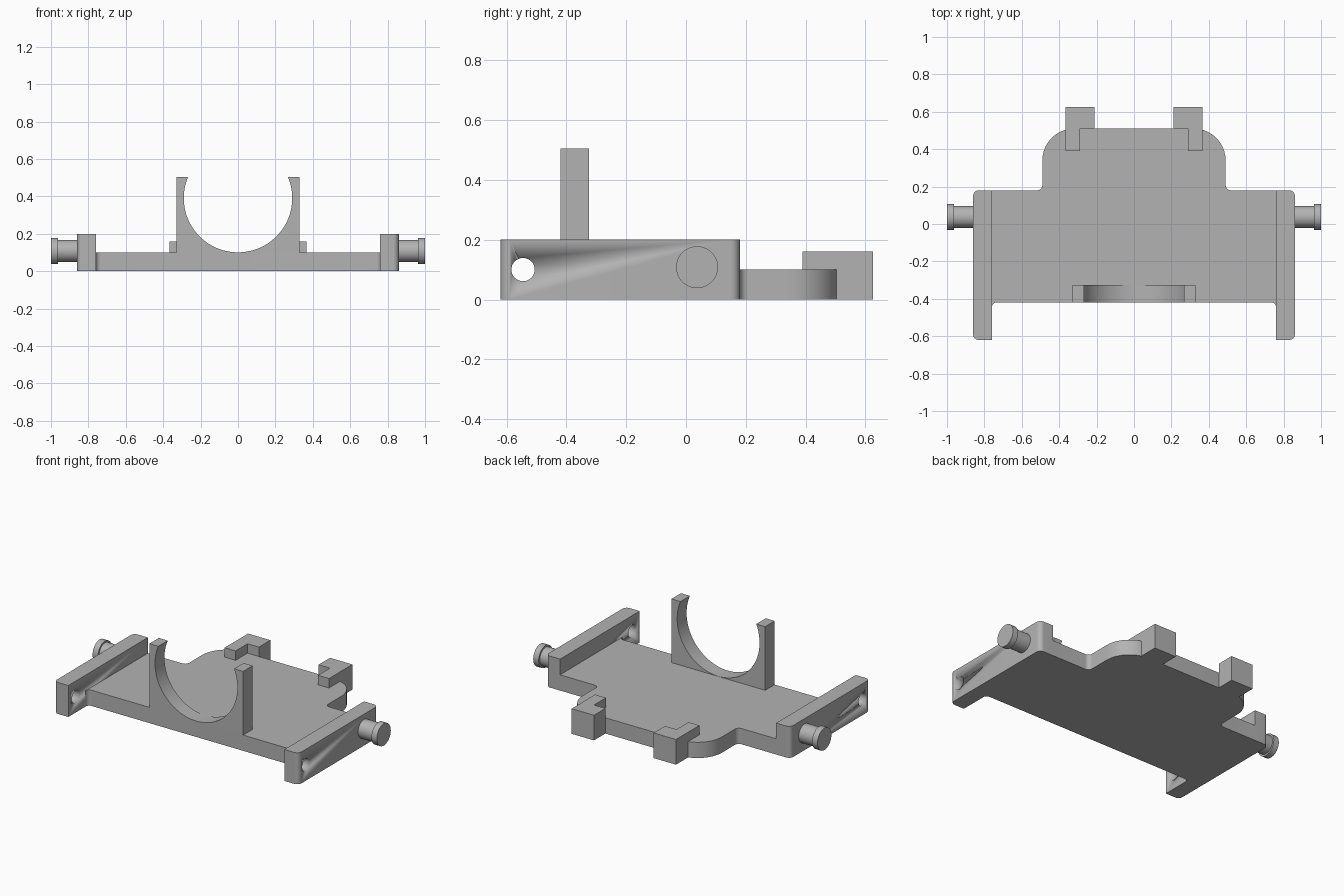
import bpy, bmesh, math
from mathutils import Vector, Matrix

if "Cube" in bpy.data.objects:
    bpy.data.objects.remove(bpy.data.objects["Cube"])

grey = bpy.data.materials.new("mid grey")
grey.diffuse_color = (0.45, 0.45, 0.45, 1)
grey.use_nodes = True
grey.node_tree.nodes["Principled BSDF"].inputs["Base Color"].default_value = grey.diffuse_color


def finish(name, bm):
    bmesh.ops.recalc_face_normals(bm, faces=bm.faces)
    me = bpy.data.meshes.new(name)
    bm.to_mesh(me)
    bm.free()
    ob = bpy.data.objects.new(name, me)
    bpy.context.collection.objects.link(ob)
    me.materials.append(grey)
    bpy.ops.object.select_all(action='DESELECT')
    ob.select_set(True)
    bpy.context.view_layer.objects.active = ob
    bpy.ops.object.shade_smooth_by_angle(angle=math.radians(30))
    return ob


def rounded(corners, steps=10):
    """Outline from (x, y, radius) corners, each filleted by its radius."""
    out = []
    for i, (x, y, r) in enumerate(corners):
        p = Vector((x, y))
        if r == 0:
            out.append(p)
            continue
        a = (Vector(corners[i - 1][:2]) - p).normalized()
        b = (Vector(corners[(i + 1) % len(corners)][:2]) - p).normalized()
        c = p + (a + b) * r                      # right-angle corners
        for k in range(steps + 1):
            t = k / steps * math.pi / 2
            out.append(c - b * r * math.cos(t) - a * r * math.sin(t))
    return out


def prism(name, outline, lo, hi, upright=False):
    """Extrude an outline along z, or along y when upright (outline is x, z)."""
    bm = bmesh.new()
    verts = [bm.verts.new((p[0], lo, p[1]) if upright else (p[0], p[1], lo)) for p in outline]
    face = bm.faces.new(verts)
    ext = bmesh.ops.extrude_face_region(bm, geom=[face])
    move = Vector((0, hi - lo, 0)) if upright else Vector((0, 0, hi - lo))
    bmesh.ops.translate(bm, vec=move, verts=[v for v in ext['geom'] if isinstance(v, bmesh.types.BMVert)])
    return finish(name, bm)


def rod(name, x0, x1, y, z, r, sides=48):
    """Cylinder lying along x."""
    bm = bmesh.new()
    m = Matrix.Translation(((x0 + x1) / 2, y, z)) @ Matrix.Rotation(math.pi / 2, 4, 'Y')
    bmesh.ops.create_cone(bm, cap_ends=True, segments=sides, radius1=r, radius2=r,
                          depth=abs(x1 - x0), matrix=m)
    return finish(name, bm)


# Base plate: wide body, rounded rear tongue, small fillets against the rails
half = [(0.76, -0.445, 0), (0.76, 0.18, 0), (0.49, 0.18, 0.028), (0.49, 0.51, 0.17)]
front = [(-0.76, -0.42, 0.025), (0.76, -0.42, 0.025)]
mirror = [(-x, y, r) for x, y, r in reversed(half)]
prism("base_plate", rounded(front + half + mirror), 0, 0.1)

# Ring cradle standing on the front edge
cz, cr, top = 0.391, 0.29, 0.505
a = math.asin((top - cz) / cr)
n = 64
arc = [(cr * math.cos(t), cz + cr * math.sin(t))
       for t in (a - (math.pi + 2 * a) * k / n for k in range(n + 1))]
prism("ring_cradle", [(-0.33, top), (-0.33, 0.1), (0.33, 0.1), (0.33, top)] + arc, -0.42, -0.325, True)

for s, side in ((-1, "left"), (1, "right")):
    # Side rail with rounded outer corners and a cross hole near the front
    rail = prism(side + "_rail", rounded([(s * 0.76, -0.62, 0), (s * 0.86, -0.62, 0.03),
                                          (s * 0.86, 0.18, 0.03), (s * 0.76, 0.18, 0)]), 0, 0.2)
    cutter = rod(side + "_hole_cutter", s * 0.7, s * 0.92, -0.545, 0.1, 0.039, 32)
    cutter.hide_render = True
    cutter.hide_set(True)
    cut = rail.modifiers.new("hole", 'BOOLEAN')
    cut.operation, cut.object, cut.solver = 'DIFFERENCE', cutter, 'EXACT'

    # Headed pin on the outside of the rail
    rod(side + "_pin_shaft", s * 0.855, s * 0.965, 0.037, 0.108, 0.059)
    rod(side + "_pin_head", s * 0.962, s * 1.0, 0.037, 0.108, 0.07)

    # Hooked claw at the rear: full-height wall with an arm over the plate
    prism(side + "_claw", [(s * x, y) for x, y in
                           [(0.21, 0.51), (0.21, 0.625), (0.367, 0.625), (0.367, 0.39),
                            (0.29, 0.39), (0.29, 0.51)]], 0.0, 0.16)
